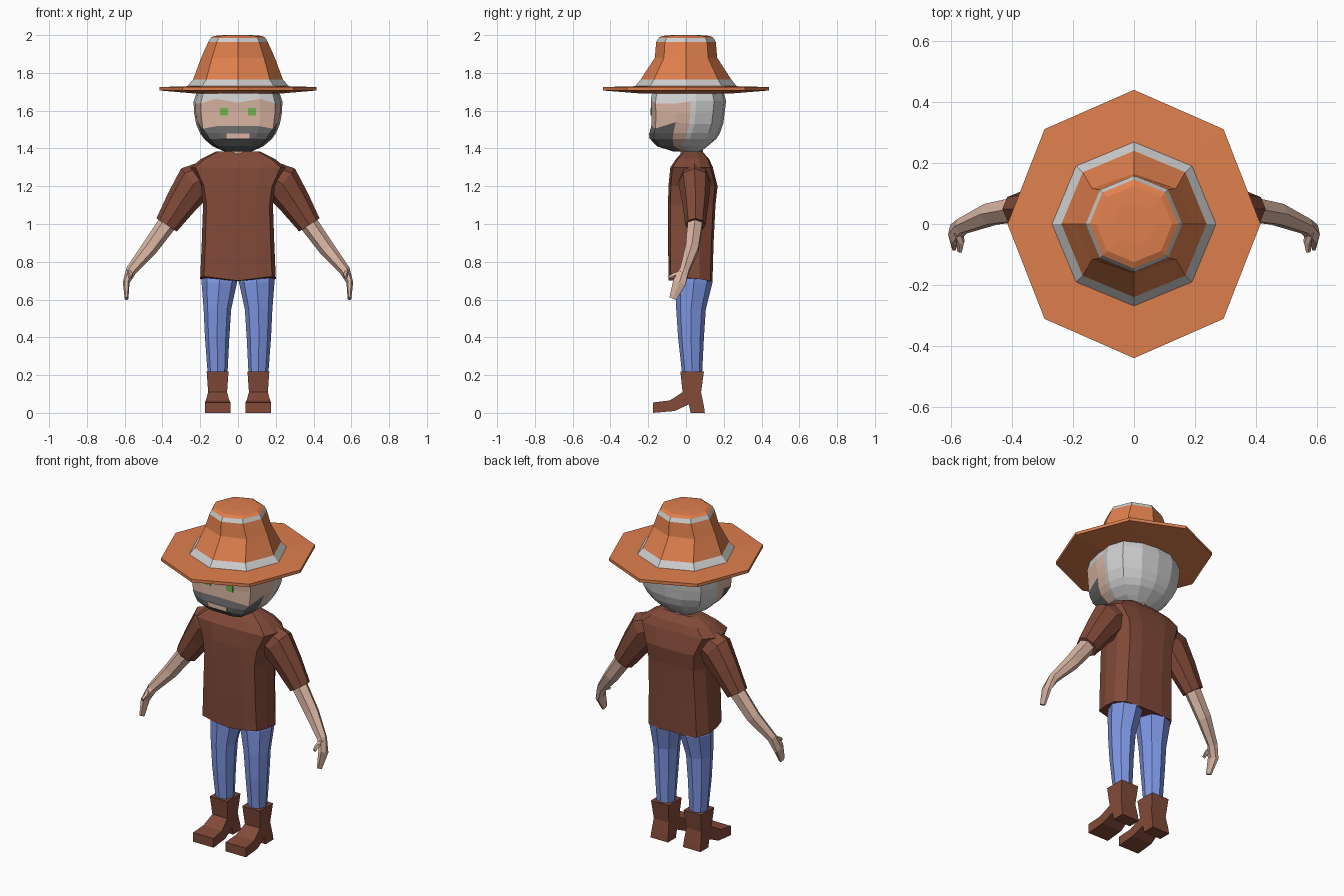
import bpy, bmesh, math
from mathutils import Vector

if "Cube" in bpy.data.objects:
    bpy.data.objects.remove(bpy.data.objects["Cube"])


def mat(name, r, g, b):
    m = bpy.data.materials.new(name)
    m.diffuse_color = (r, g, b, 1)
    m.use_nodes = True
    m.node_tree.nodes["Principled BSDF"].inputs["Base Color"].default_value = m.diffuse_color
    return m


ORANGE = mat("hat_orange", 0.74, 0.215, 0.075)
GREY = mat("light_grey", 0.62, 0.62, 0.62)
BROWN = mat("brown", 0.22, 0.068, 0.04)
BLUE = mat("denim_blue", 0.21, 0.31, 0.78)
SKIN = mat("skin", 0.69, 0.46, 0.36)
DARK = mat("beard_grey", 0.13, 0.13, 0.13)
GREEN = mat("eye_green", 0.16, 0.45, 0.08)


def loft(name, rings, mats, rule=None, mirror=False):
    """Skin closed rings of points; rule(ring, side) picks the material."""
    bm = bmesh.new()
    vs = [[bm.verts.new(p) for p in ring] for ring in rings]
    n = len(vs[0])
    for i in range(len(vs) - 1):
        for j in range(n):
            k = (j + 1) % n
            f = bm.faces.new((vs[i][j], vs[i][k], vs[i + 1][k], vs[i + 1][j]))
            f.material_index = rule(i, j) if rule else 0
    for i, ring in ((0, vs[0]), (len(vs) - 2, vs[-1])):
        f = bm.faces.new(ring)
        f.material_index = rule(i, 0) if rule else 0
    bmesh.ops.recalc_face_normals(bm, faces=bm.faces)
    me = bpy.data.meshes.new(name)
    bm.to_mesh(me)
    bm.free()
    for m in mats:
        me.materials.append(m)
    ob = bpy.data.objects.new(name, me)
    bpy.context.collection.objects.link(ob)
    if mirror:
        ob.modifiers.new("mirror", "MIRROR").use_clip = False
    return ob


def oval(z, rx, ry, cx=0, cy=0, n=8, turn=0):
    return [(cx + rx * math.cos(turn + 2 * math.pi * i / n),
             cy + ry * math.sin(turn + 2 * math.pi * i / n), z) for i in range(n)]


def body_ring(pattern, z, w, front, back, dz=None):
    """Symmetric ring from a half pattern of (width share, depth share)."""
    half = [(x * w, front + t * (back - front), z + (dz[i] if dz else 0))
            for i, (x, t) in enumerate(pattern)]
    return half + [(-x, y, h) for x, y, h in half[-2:0:-1]]


def tube(name, stations, m, n=6):
    """Limb along a path of (centre, half height, half depth), mirrored."""
    pts = [Vector(s[0]) for s in stations]
    rings = []
    for i, (c, a, b) in enumerate(stations):
        d = pts[min(i + 1, len(pts) - 1)] - pts[max(i - 1, 0)]
        u = Vector((-d.z, 0, d.x)).normalized()
        v = d.cross(u).normalized()
        rings.append([pts[i] + u * a * math.cos(2 * math.pi * k / n)
                      + v * b * math.sin(2 * math.pi * k / n) for k in range(n)])
    return loft(name, rings, [m], mirror=True)


def plate(name, x0, x1, z0, z1, y, m, mirror=False):
    ring = lambda d: [(x0, d, z0), (x1, d, z0), (x1, d, z1), (x0, d, z1)]
    return loft(name, [ring(y), ring(y + 0.009)], [m], mirror=mirror)


# Hat: octagonal brim and banded crown
loft("hat_brim", [oval(1.69, .22, .23), oval(1.707, .415, .44),
                  oval(1.725, .415, .44), oval(1.73, .25, .25)], [ORANGE])
loft("hat_crown", [oval(1.728, .27, .27), oval(1.765, .238, .24),
                   oval(1.88, .195, .165), oval(1.963, .158, .158),
                   oval(1.985, .146, .146), oval(1.996, .125, .125),
                   oval(2.0, .07, .07)],
     [ORANGE, GREY], lambda i, j: int(i in (0, 3)))

# Head: face, hair and beard coloured by region
HEAD = [(0, 0), (.5, 0), (.84, .06), (.96, .34), (.98, .53), (1, .6),
        (.86, .84), (.45, .97), (0, 1)]
beard_dz = [-.01, -.012, -.025, .01, 0, 0, 0, 0, 0]
fringe_dz = [-.007, .012, -.012, -.012, 0, 0, 0, 0, 0]
head = [body_ring(HEAD, 1.385, .075, -.07, .08),
        body_ring(HEAD, 1.412, .135, -.155, .115),
        body_ring(HEAD, 1.45, .18, -.19, .16),
        body_ring(HEAD, 1.482, .202, -.193, .18),
        body_ring(HEAD, 1.53, .222, -.184, .197, beard_dz),
        body_ring(HEAD, 1.59, .233, -.182, .205),
        body_ring(HEAD, 1.65, .235, -.186, .212, fringe_dz),
        body_ring(HEAD, 1.715, .212, -.175, .195)]


def head_rule(i, j):
    k = j if j < 8 else 15 - j
    if k >= 4 or i >= 6:
        return 1
    return 2 if i < 4 and k < 3 else 0


loft("head", head, [SKIN, GREY, DARK], head_rule)
plate("eye", .052, .096, 1.575, 1.615, -.187, GREEN, True)
plate("mouth", -.06, .06, 1.452, 1.48, -.197, SKIN)
loft("neck", [oval(1.34, .07, .06, 0, .03), oval(1.42, .065, .06, 0, .03)], [SKIN])

# Shirt body
TORSO = [(0, 0), (.5, 0), (.9, .05), (1, .35), (1, .7), (.8, .95), (.4, 1), (0, 1)]
hem = [-.012, 0, .01, .005, -.003, -.015, -.02, -.015]
loft("shirt", [body_ring(TORSO, .712, .2, -.092, .14, hem),
               body_ring(TORSO, .9, .192, -.095, .146),
               body_ring(TORSO, 1.1, .185, -.095, .156),
               body_ring(TORSO, 1.2, .2, -.093, .167),
               body_ring(TORSO, 1.3, .25, -.083, .142),
               body_ring(TORSO, 1.345, .195, -.052, .122),
               body_ring(TORSO, 1.385, .115, -.015, .085)], [BROWN])

# Arms
tube("sleeve", [((.13, .045, 1.265), .085, .075), ((.232, .045, 1.215), .105, .085),
                ((.3, .05, 1.115), .085, .07), ((.378, .05, .995), .064, .054)], BROWN, 8)
tube("forearm", [((.365, .05, 1.015), .05, .045), ((.47, .032, .87), .043, .04),
                 ((.565, -.008, .755), .029, .028), ((.592, -.035, .69), .018, .04),
                 ((.59, -.07, .605), .01, .022)], SKIN)
tube("thumb", [((.578, -.025, .745), .016, .016), ((.568, -.06, .73), .014, .014),
               ((.572, -.09, .715), .008, .01)], SKIN, 5)

# Trouser legs: height, x range, y range
legs = [(.76, 0, .19, -.04, .125), (.69, .005, .193, -.056, .14),
        (.55, .036, .182, -.052, .105), (.4, .046, .175, -.042, .095),
        (.2, .056, .16, -.02, .085)]
loft("trouser_leg", [oval(z, (b - a) / 2, (d - c) / 2, (a + b) / 2, (c + d) / 2)
                     for z, a, b, c, d in legs], [BLUE], mirror=True)

# Boots: side profile of (y, z, half width)
boot = [(-.175, 0, .068), (-.06, .01, .066), (.015, .045, .058), (.025, 0, .058),
        (.1, 0, .058), (.095, .035, .056), (.08, .11, .05), (.095, .22, .058),
        (-.03, .22, .058), (-.018, .11, .05), (-.085, .066, .062), (-.175, .055, .068)]
loft("boot", [[(.108 + s * w, y, z) for y, z, w in boot] for s in (-1, 1)],
     [BROWN], mirror=True)
